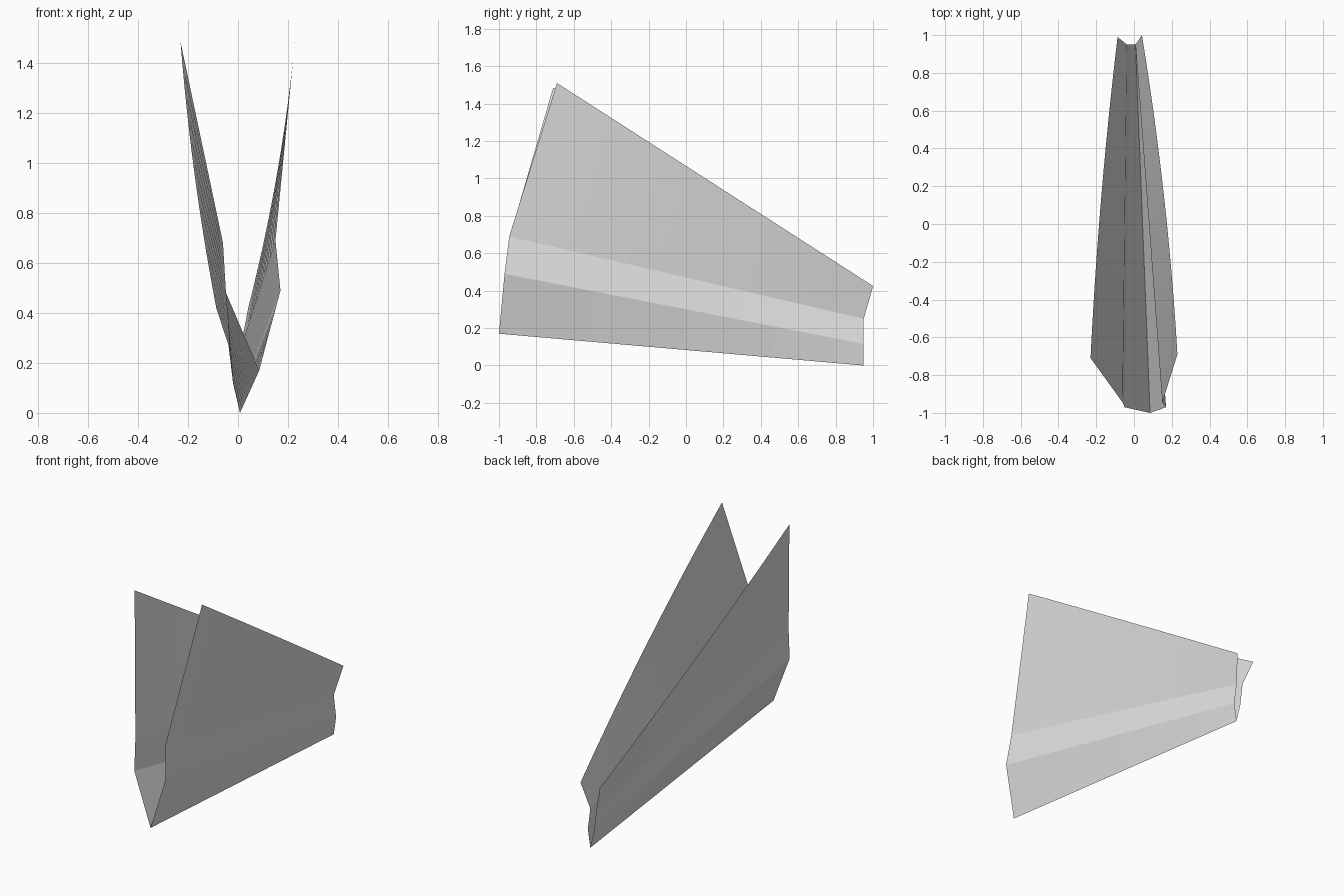
import bpy
from mathutils import Vector

cube = bpy.data.objects.get("Cube")
if cube:
    bpy.data.objects.remove(cube, do_unlink=True)

mat = bpy.data.materials.new("light_grey")
mat.use_nodes = True
grey = (0.76, 0.76, 0.76, 1)
mat.diffuse_color = grey
mat.node_tree.nodes["Principled BSDF"].inputs["Base Color"].default_value = grey

# Fold lines running from the wide front end to the narrow rear end:
# (front point, rear point, sideways bow at the middle)
keel = ((0.085, -1.0, 0.17), (0.008, 0.95, 0.0), 0)
left_folds = [
    keel,
    ((0.17, -0.97, 0.49), (0.025, 0.95, 0.115), 0),
    ((0.15, -0.945, 0.69), (0.008, 0.95, 0.25), 0),
    ((0.23, -0.69, 1.51), (0.042, 1.0, 0.425), 0.022),
]
right_folds = [
    keel,
    ((-0.05, -0.97, 0.485), (-0.02, 0.95, 0.12), 0),
    ((-0.06, -0.945, 0.68), (-0.038, 0.95, 0.27), 0),
    ((-0.23, -0.71, 1.485), (-0.087, 0.99, 0.42), -0.015),
]
STEPS = 12


def fold_point(fold, t):
    front, rear, bow = fold
    p = Vector(front).lerp(Vector(rear), t)
    p.x += bow * 4 * t * (1 - t)
    return p


# One continuous thin sheet, from the right top edge under the keel to the left top edge
folds = right_folds[:0:-1] + left_folds
verts = [fold_point(f, i / STEPS) for f in folds for i in range(STEPS + 1)]
row = STEPS + 1
faces = []
for j in range(len(folds) - 1):
    for i in range(STEPS):
        a = j * row + i
        faces.append((a, a + row, a + row + 1, a + 1))

mesh = bpy.data.meshes.new("folded_sheet")
mesh.from_pydata(verts, [], faces)
mesh.flip_normals()
# Outside of the fold faces away from the middle
if mesh.polygons[-1].normal.x < 0:
    mesh.flip_normals()
mesh.materials.append(mat)
mesh.update()
sheet = bpy.data.objects.new("folded_sheet", mesh)
bpy.context.collection.objects.link(sheet)
